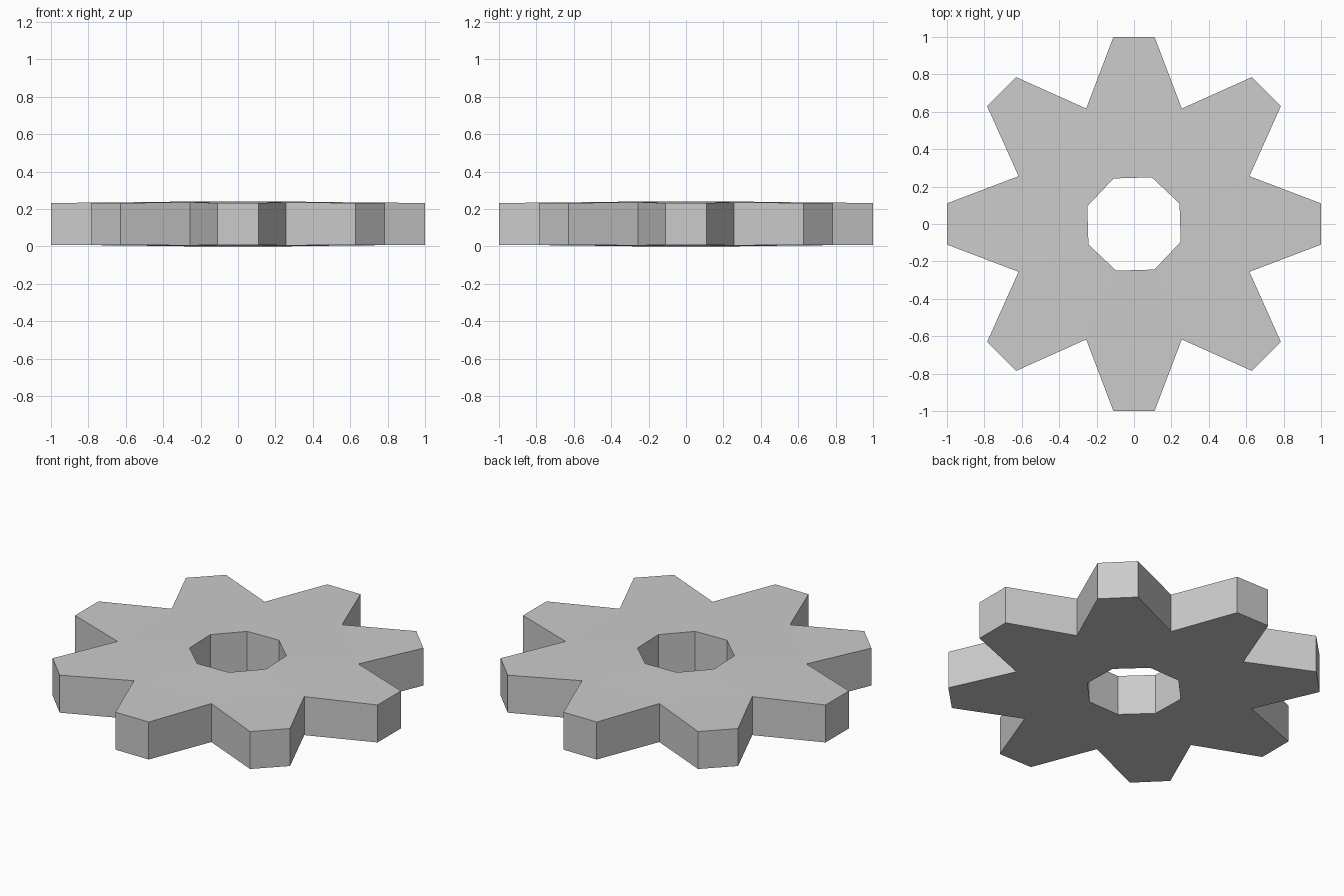
import bpy, bmesh
from math import cos, sin, radians, atan2, hypot

if "Cube" in bpy.data.objects:
    bpy.data.objects.remove(bpy.data.objects["Cube"])

TEETH = 8
STEP = 360 / TEETH
TIP_R, TIP_A = hypot(1, 0.11), 6.28
ROOT_R, HOLE_R, HOLE_TWIST = 0.668, 0.267, 1.7
MID_Z = 0.12

bm = bmesh.new()


def pair(radius, angle, half):
    """Bottom and top vertex at a polar position."""
    a = radians(angle)
    return [bm.verts.new((radius * cos(a), radius * sin(a), MID_Z + s * half))
            for s in (-1, 1)]


# Rings of vertices; the disc thins very slightly towards the tooth tips
hole, root, tip_a, tip_b = [], [], [], []
for i in range(TEETH):
    c = i * STEP
    hole.append(pair(HOLE_R, c - STEP / 2 + HOLE_TWIST, 0.12))
    root.append(pair(ROOT_R, c - STEP / 2, 0.115))
    tip_a.append(pair(TIP_R, c - TIP_A, 0.112))
    tip_b.append(pair(TIP_R, c + TIP_A, 0.112))

for i in range(TEETH):
    j = (i + 1) % TEETH
    # Top and bottom of the tooth and of the hub sector behind it
    for s in (0, 1):
        bm.faces.new([p[s] for p in (root[i], tip_a[i], tip_b[i], root[j])])
        bm.faces.new([p[s] for p in (hole[i], root[i], root[j], hole[j])])
    # Tooth flanks, tooth tip and hole wall
    for p, q in ((root[i], tip_a[i]), (tip_a[i], tip_b[i]),
                 (tip_b[i], root[j]), (hole[j], hole[i])):
        bm.faces.new((p[0], q[0], q[1], p[1]))

bmesh.ops.recalc_face_normals(bm, faces=bm.faces)
mesh = bpy.data.meshes.new("gear_wheel")
bm.to_mesh(mesh)
bm.free()
gear = bpy.data.objects.new("gear_wheel", mesh)
bpy.context.collection.objects.link(gear)
